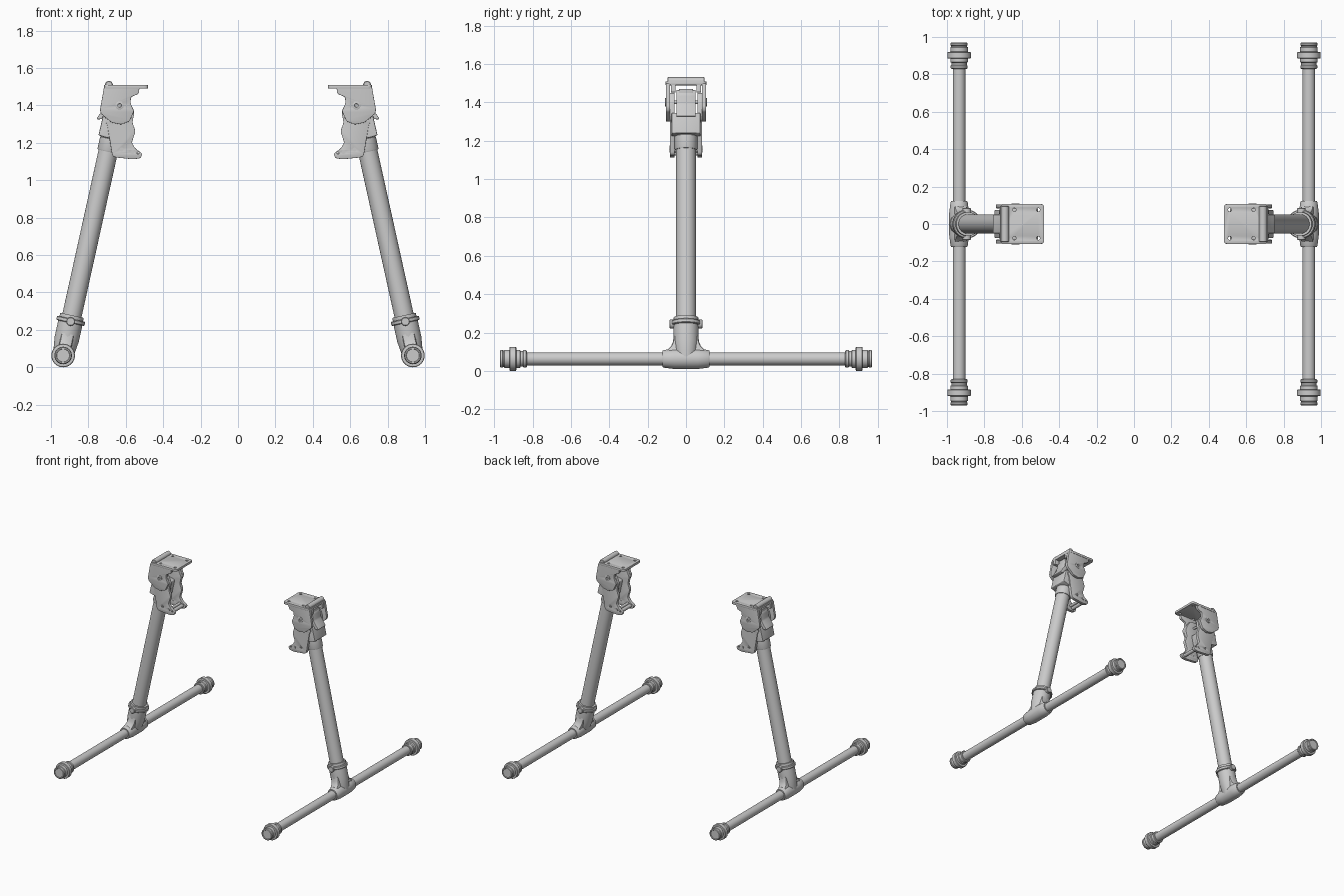
import bpy, bmesh, math
from mathutils import Vector, Matrix

if "Cube" in bpy.data.objects:
    bpy.data.objects.remove(bpy.data.objects["Cube"])


def finish(name, mesh, both):
    """Shade, link and mirror across x (and y when both)."""
    bm = bmesh.new()
    bm.from_mesh(mesh)
    bmesh.ops.remove_doubles(bm, verts=bm.verts, dist=1e-5)
    bmesh.ops.recalc_face_normals(bm, faces=bm.faces)
    bm.to_mesh(mesh)
    bm.free()
    mesh.shade_smooth()
    mesh.set_sharp_from_angle(angle=math.radians(30))
    ob = bpy.data.objects.new(name, mesh)
    bpy.context.collection.objects.link(ob)
    mod = ob.modifiers.new("mirror", 'MIRROR')
    mod.use_axis = (True, both, False)
    mod.use_mirror_merge = False
    return ob


def lathe(name, origin, axis, profile, both=False, seg=40):
    """Revolve (distance, radius) pairs around an axis."""
    rot = Vector(axis).to_track_quat('Z', 'Y').to_matrix()
    bm = bmesh.new()
    rings = []
    for t, r in profile:
        rings.append([bm.verts.new(Vector(origin) + rot @ Vector(
            (r * math.cos(a), r * math.sin(a), t)))
            for a in (2 * math.pi * i / seg for i in range(seg))])
    for a, b in zip(rings, rings[1:]):
        for i in range(seg):
            j = (i + 1) % seg
            bm.faces.new((a[i], a[j], b[j], b[i]))
    bm.faces.new(rings[0])
    bm.faces.new(rings[-1])
    mesh = bpy.data.meshes.new(name)
    bm.to_mesh(mesh)
    bm.free()
    return finish(name, mesh, both)


def circle(x, y, r, n=20):
    return [(x + r * math.cos(2 * math.pi * i / n), y + r * math.sin(2 * math.pi * i / n))
            for i in range(n)]


def rounded(pts, r, n=4):
    """Round every corner of a polygon with a small quadratic curve."""
    out = []
    for i, p in enumerate(pts):
        p, a, b = Vector(p), Vector(pts[i - 1]), Vector(pts[(i + 1) % len(pts)])
        s = p + (a - p).normalized() * min(r, (a - p).length * .45)
        e = p + (b - p).normalized() * min(r, (b - p).length * .45)
        for k in range(n + 1):
            u = k / n
            out.append(tuple(s * (1 - u) ** 2 + p * 2 * u * (1 - u) + e * u * u))
    return out


XZ = Matrix.Rotation(math.pi / 2, 4, 'X')   # profile drawn in x,z


def plate(name, outline, half, matrix, holes=(), both=False, bevel=.002):
    """Extruded flat profile with holes and softened rims."""
    cu = bpy.data.curves.new(name, 'CURVE')
    cu.dimensions, cu.fill_mode = '2D', 'BOTH'
    cu.extrude, cu.bevel_depth, cu.offset = half - bevel, bevel, -bevel
    cu.bevel_resolution = 1
    for loop in [outline, *holes]:
        sp = cu.splines.new('POLY')
        sp.points.add(len(loop) - 1)
        for pt, (x, y) in zip(sp.points, loop):
            pt.co = (x, y, 0, 1)
        sp.use_cyclic_u = True
    tmp = bpy.data.objects.new("tmp", cu)
    bpy.context.collection.objects.link(tmp)
    dg = bpy.context.evaluated_depsgraph_get()
    mesh = bpy.data.meshes.new_from_object(tmp.evaluated_get(dg))
    bpy.data.objects.remove(tmp)
    bpy.data.curves.remove(cu)
    mesh.transform(matrix)
    return finish(name, mesh, both)


def at_y(y):
    return Matrix.Translation((0, y, 0)) @ XZ


FOOT = Vector((-.935, 0, .063))
UP = Vector((.2156, 0, .9765)).normalized()
Y = (0, 1, 0)

# Ground rails and their end caps
lathe("foot_rail", FOOT, Y, [(-.96, .034), (.96, .034)])
lathe("foot_end_cap", FOOT, Y, [
    (.83, .034), (.83, .042), (.834, .046), (.846, .046), (.850, .041), (.862, .041),
    (.866, .047), (.884, .047), (.885, .060), (.888, .063), (.917, .063), (.92, .060),
    (.921, .047), (.945, .047), (.948, .043), (.953, .043), (.956, .046), (.966, .046),
    (.97, .042), (.97, .036), (.966, .034)], both=True)

# T joint between rail and leg
lathe("joint_sleeve", FOOT, Y, [
    (-.122, .034), (-.122, .042), (-.116, .046), (-.06, .053), (.06, .053),
    (.116, .046), (.122, .042), (.122, .034)])
lathe("joint_socket", FOOT, UP, [
    (0, .053), (.04, .060), (.09, .066), (.175, .066), (.22, .064), (.22, .052)])
lathe("joint_clamp_ring", FOOT, UP, [
    (.178, .06), (.178, .073), (.182, .077), (.197, .077), (.201, .073), (.201, .06)])
leg_frame = Matrix.Translation(FOOT) @ Matrix((
    (0, UP.x, UP.z, 0), (1, 0, 0, 0), (0, UP.z, -UP.x, 0), (0, 0, 0, 1)))
web = [(.115, .02), (.095, .045), (.078, .062), (.068, .085), (.064, .12)]
plate("joint_fillet_web", [(-y, t) for y, t in web] + web[::-1], .034, leg_frame, bevel=.012)
lathe("clamp_bolt", FOOT + UP * .186, Y, [
    (-.086, .012), (-.086, .02), (-.083, .023), (.083, .023), (.086, .02), (.086, .012)], seg=24)

# Leg tube and its upper collar
lathe("leg_tube", FOOT, UP, [(.05, .052), (1.26, .052)])
lathe("leg_collar", FOOT, UP, [
    (1.115, .052), (1.115, .056), (1.122, .059), (1.185, .059), (1.19, .054), (1.25, .054)])

# Hinge body that holds the tube
plate("hinge_body", rounded([(-.722, 1.345), (-.746, 1.24), (-.70, 1.226), (-.635, 1.215),
      (-.61, 1.33), (-.66, 1.345)], .006), .076, at_y(0), bevel=.006)
lathe("body_screw", (-.731, 0, 1.275), (-UP.z, 0, UP.x), [
    (-.02, .011), (.006, .011), (.006, .006), (0, .005)], seg=16)

# Lower swinging side plates
lower = rounded([(-.67, 1.45), (-.70, 1.40), (-.71, 1.31), (-.70, 1.30), (-.672, 1.13),
                 (-.655, 1.122), (-.56, 1.112), (-.52, 1.118), (-.51, 1.142), (-.548, 1.168),
                 (-.568, 1.20), (-.548, 1.262), (-.565, 1.31), (-.553, 1.365),
                 (-.575, 1.412), (-.60, 1.45)], .012)
plate("lower_side_plate", lower, .012, at_y(.071), both=True, holes=[
    circle(-.623, 1.164, .008), circle(-.565, 1.151, .008), circle(-.535, 1.145, .005)])
lathe("lower_cross_pin", (-.565, 0, 1.151), Y, [
    (-.087, .005), (-.087, .011), (.087, .011), (.087, .005)], seg=20)
lathe("lower_bolt", (-.623, 0, 1.164), Y, [
    (.06, .011), (.087, .011), (.087, .005), (.08, .005)], both=True, seg=20)
lathe("lower_spacer", (-.545, 0, 1.137), Y, [(-.065, .014), (.065, .014)], seg=20)

# Upper fixed side plates below the mounting plate
upper = rounded([(-.716, 1.50), (-.525, 1.50), (-.532, 1.462), (-.572, 1.445), (-.575, 1.412),
                 (-.556, 1.37), (-.58, 1.315), (-.625, 1.298), (-.675, 1.308), (-.732, 1.355),
                 (-.738, 1.375)], .008)
plate("upper_side_plate", upper, .0105, at_y(.0945), both=True,
      holes=[circle(-.633, 1.40, .009)])
lathe("pivot_washer", (-.633, 0, 1.40), Y, [
    (.09, .009), (.09, .022), (.108, .022), (.109, .020), (.109, .010), (.1, .009)],
    both=True, seg=28)
lathe("pivot_pin", (-.633, 0, 1.40), Y, [(-.1, .009), (.1, .009)], seg=20)

# Mounting plate
corners = [(-.716, -.107), (-.48, -.107), (-.48, .107), (-.716, .107)]
plate("mounting_plate", rounded(corners, .022), .0095,
      Matrix.Translation((0, 0, 1.499)),
      holes=[circle(x, y, .009) for x in (-.64, -.512) for y in (-.076, .076)])

# Outer hinge barrel, knuckles and locking latch
lathe("hinge_barrel", (-.69, 0, 1.51), Y, [
    (-.097, .008), (-.097, .017), (-.094, .021), (.094, .021), (.097, .017), (.097, .008)], seg=28)
plate("barrel_lug", rounded([(-.712, 1.51), (-.668, 1.51), (-.668, 1.452), (-.722, 1.452)], .006),
      .012, at_y(.066), both=True)
latch = [(-.69, 1.465), (-.705, 1.44), (-.715, 1.39), (-.735, 1.36), (-.758, 1.328),
         (-.742, 1.324), (-.712, 1.335), (-.69, 1.36), (-.68, 1.42), (-.668, 1.465)]
plate("locking_latch", rounded(latch, .008), .05, at_y(0), bevel=.004)
plate("latch_neck", [(-.70, 1.47), (-.675, 1.47), (-.675, 1.44), (-.70, 1.44)], .036, at_y(0))
